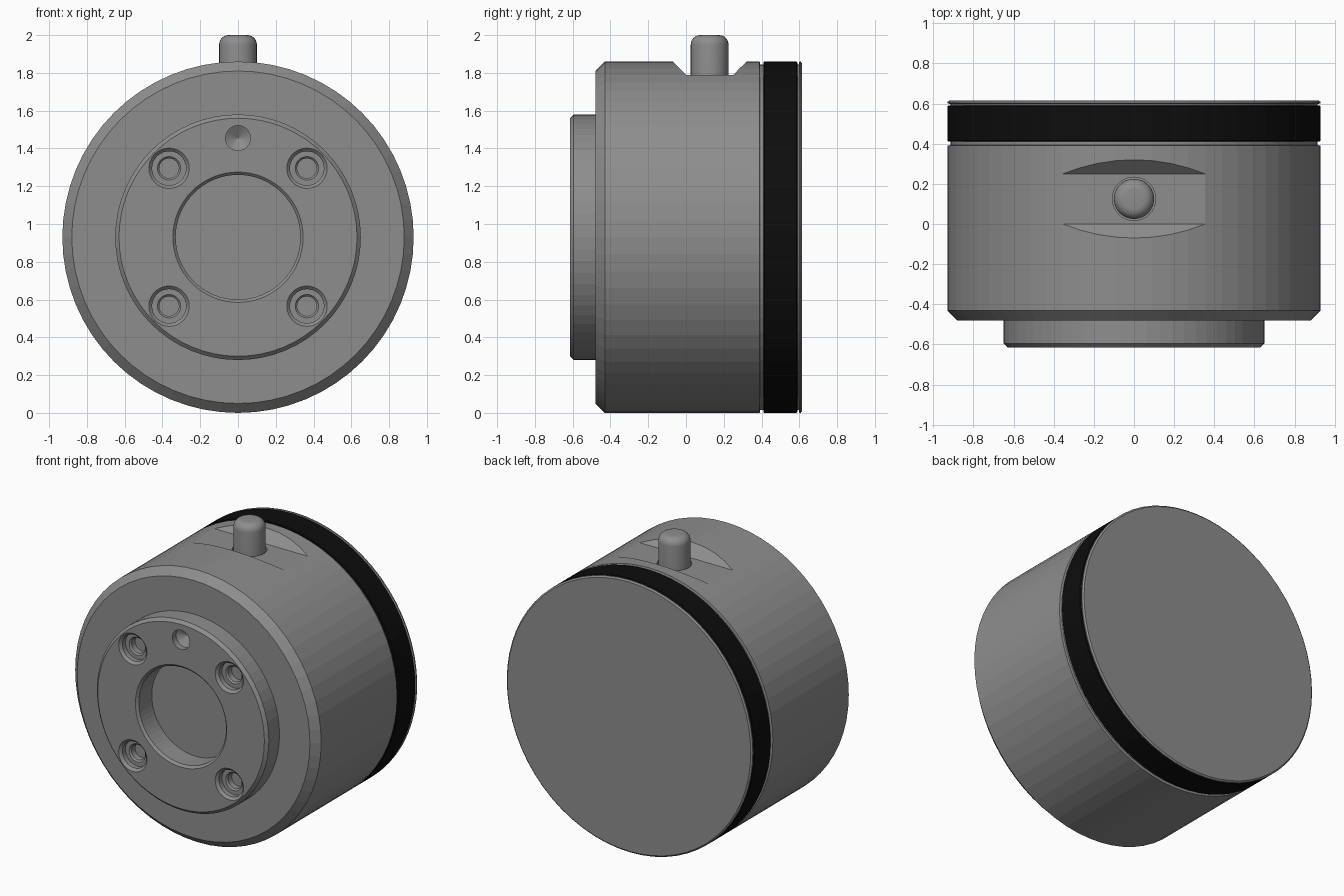
import bpy, bmesh, math
from mathutils import Matrix, Vector

if "Cube" in bpy.data.objects:
    bpy.data.objects.remove(bpy.data.objects["Cube"], do_unlink=True)

R = 0.93                      # body radius, also the height of its axis


def material(name, value):
    m = bpy.data.materials.new(name)
    m.use_nodes = True
    colour = (value, value, value, 1)
    m.diffuse_color = colour
    m.node_tree.nodes["Principled BSDF"].inputs["Base Color"].default_value = colour
    return m


steel = material("grey steel", 0.27)
rubber = material("black rubber", 0.004)

# Lathe axes: a profile is a list of (radius, distance along the axis)
ALONG_Y = Matrix.Rotation(math.radians(-90), 4, "X")
UPRIGHT = Matrix.Identity(4)


def lathe(bm, profile, centre, axis=ALONG_Y, sides=64, closed=False):
    place = Matrix.Translation(centre) @ axis
    rings = []
    for r, d in profile:
        if r == 0:
            rings.append([bm.verts.new(place @ Vector((0, 0, d)))] * sides)
        else:
            angles = [2 * math.pi * i / sides for i in range(sides)]
            rings.append([bm.verts.new(place @ Vector((r * math.cos(a), r * math.sin(a), d)))
                          for a in angles])
    pairs = list(zip(rings, rings[1:]))
    if closed:
        pairs.append((rings[-1], rings[0]))
    for a, b in pairs:
        for i in range(sides):
            j = (i + 1) % sides
            corners = list(dict.fromkeys((a[i], a[j], b[j], b[i])))
            if len(corners) > 2:
                bm.faces.new(corners)


def finish(bm, name, mat):
    bmesh.ops.recalc_face_normals(bm, faces=bm.faces[:])
    mesh = bpy.data.meshes.new(name)
    bm.to_mesh(mesh)
    bm.free()
    mesh.materials.append(mat)
    ob = bpy.data.objects.new(name, mesh)
    bpy.context.scene.collection.objects.link(ob)
    return ob


# Housing: bored boss, chamfered body, necks beside the band, back plate
bm = bmesh.new()
lathe(bm, [(0, -0.46), (0.33, -0.46), (0.33, -0.60), (0.345, -0.615),
           (0.63, -0.615), (0.65, -0.595), (0.65, -0.48),
           (0.88, -0.48), (R, -0.43), (R, 0.39), (0.915, 0.393),
           (0.915, 0.598), (R, 0.6), (R, 0.607), (0.92, 0.615), (0, 0.615)],
      (0, 0, R))
housing = finish(bm, "housing", steel)

# Cutters: four counterbored screw holes, a drilled locating hole, pin hole
bm = bmesh.new()
for sx in (-1, 1):
    for sz in (-1, 1):
        lathe(bm, [(0, -0.1), (0.107, -0.1), (0.107, 0), (0.09, 0.017), (0.09, 0.05),
                   (0.062, 0.05), (0.052, 0.06), (0.052, 0.1), (0, 0.1)],
              (sx * 0.365, -0.615, R + sz * 0.365), sides=32)
lathe(bm, [(0, -0.1), (0.066, -0.1), (0.066, 0.04), (0, 0.08)],
      (0, -0.615, 1.455), sides=32)

# Cutter: sloped-sided flat across the top, with the pin hole below it
section = [(0, 1.79), (0.25, 1.79), (0.4, 1.94), (-0.15, 1.94)]
ends = [[bm.verts.new((x, y, z)) for y, z in section] for x in (-1, 1)]
for end in ends:
    bm.faces.new(end)
for i in range(4):
    j = (i + 1) % 4
    bm.faces.new((ends[0][i], ends[0][j], ends[1][j], ends[1][i]))
cutter = finish(bm, "housing_cutter", steel)

bm = bmesh.new()
lathe(bm, [(0, 1.72), (0.108, 1.72), (0.108, 1.9), (0, 1.9)],
      (0, 0.125, 0), UPRIGHT, 32)
pin_cutter = finish(bm, "pin_hole_cutter", steel)

for tool in (cutter, pin_cutter):
    mod = housing.modifiers.new("cut", "BOOLEAN")
    mod.operation = "DIFFERENCE"
    mod.solver = "EXACT"
    mod.object = tool
graph = bpy.context.evaluated_depsgraph_get()
cut_mesh = bpy.data.meshes.new_from_object(housing.evaluated_get(graph))
housing.modifiers.clear()
housing.data = cut_mesh
for tool in (cutter, pin_cutter):
    bpy.data.objects.remove(tool, do_unlink=True)

# Rubber band around the rear
bm = bmesh.new()
lathe(bm, [(0.90, 0.41), (0.925, 0.41), (R, 0.415), (R, 0.585), (0.925, 0.59), (0.90, 0.59)],
      (0, 0, R), closed=True)
finish(bm, "rubber_band", rubber)

# Round-topped locking pin
bm = bmesh.new()
radius, fillet = 0.1, 0.05
dome = [(radius - fillet + fillet * math.cos(a), 2 - fillet + fillet * math.sin(a))
        for a in (math.pi / 2 * i / 6 for i in range(7))]
lathe(bm, [(0, 1.7), (radius, 1.7)] + dome + [(0, 2)], (0, 0.125, 0), UPRIGHT, 32)
pin = finish(bm, "locking_pin", steel)
bpy.ops.object.select_all(action="DESELECT")
pin.select_set(True)
bpy.context.view_layer.objects.active = pin
bpy.ops.object.shade_smooth_by_angle(angle=math.radians(30))
